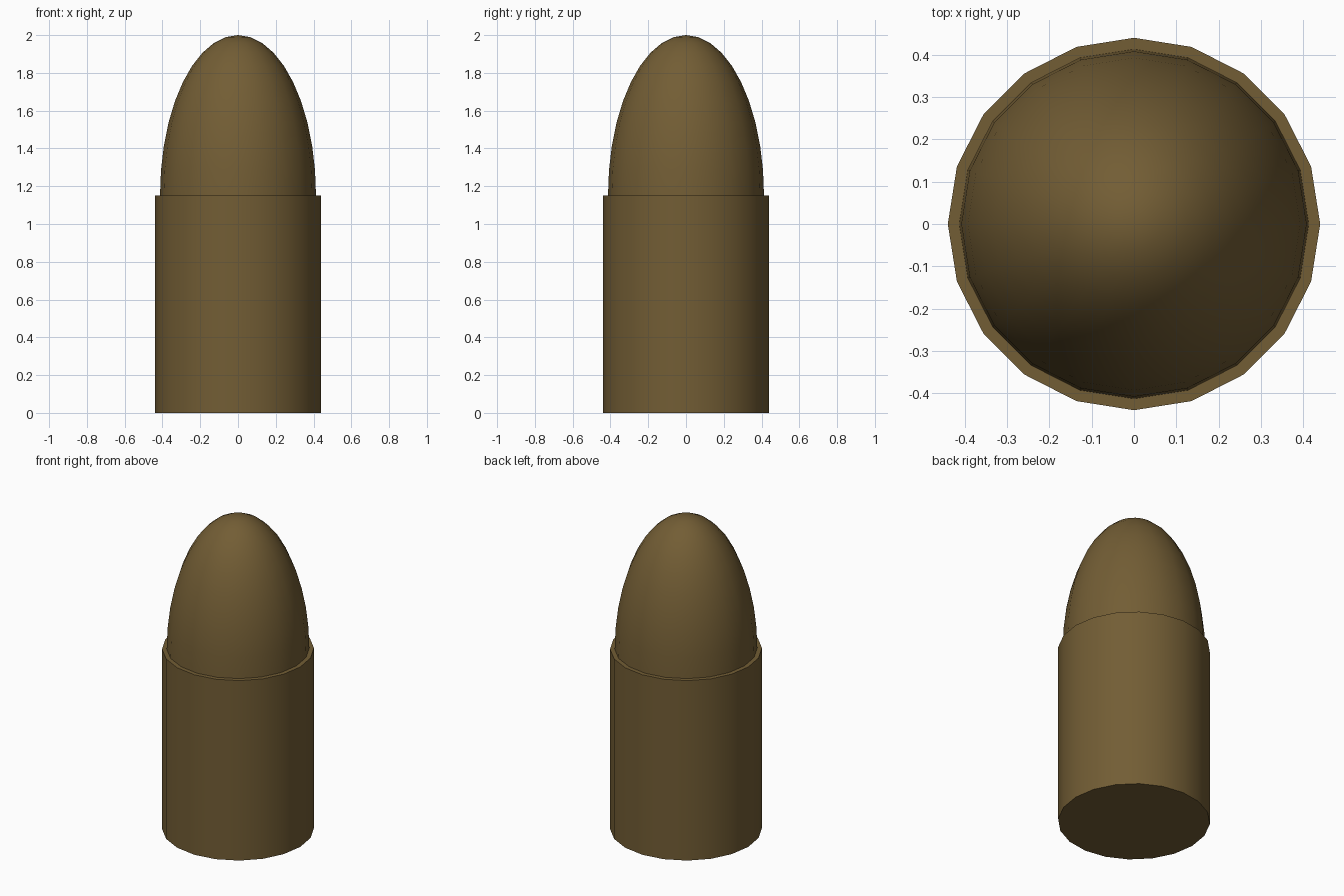
import bpy, bmesh, math

if "Cube" in bpy.data.objects:
    bpy.data.objects.remove(bpy.data.objects["Cube"])

SIDES = 20
brass = bpy.data.materials.new("dull_brass")
brass.diffuse_color = (0.17, 0.11, 0.035, 1)
brass.use_nodes = True
brass.node_tree.nodes["Principled BSDF"].inputs["Base Color"].default_value = brass.diffuse_color


def lathe(name, profile, angle):
    """Revolve (radius, z) points around z; radius 0 makes a pole, open ends are capped."""
    bm = bmesh.new()
    rings = []
    for r, z in profile:
        count = SIDES if r > 0 else 1
        rings.append([bm.verts.new((r * math.cos(math.tau * i / SIDES),
                                    r * math.sin(math.tau * i / SIDES), z))
                      for i in range(count)])
    for a, b in zip(rings, rings[1:]):
        for i in range(SIDES):
            j = (i + 1) % SIDES
            if len(b) == 1:
                bm.faces.new((a[i], a[j], b[0]))
            else:
                bm.faces.new((a[i], a[j], b[j], b[i]))
    for ring in (rings[0], rings[-1]):
        if len(ring) > 1:
            bm.faces.new(ring)
    bmesh.ops.recalc_face_normals(bm, faces=bm.faces)
    mesh = bpy.data.meshes.new(name)
    bm.to_mesh(mesh)
    bm.free()
    obj = bpy.data.objects.new(name, mesh)
    bpy.context.collection.objects.link(obj)
    mesh.materials.append(brass)
    bpy.ops.object.select_all(action='DESELECT')
    obj.select_set(True)
    bpy.context.view_layer.objects.active = obj
    bpy.ops.object.shade_smooth_by_angle(angle=math.radians(angle))
    return obj


# Straight-walled casing with a flat base and top
lathe("casing", [(0.44, 0), (0.44, 1.15)], 40)

# Domed tip: half ellipsoid rising from the casing rim
dome = [(0.413 * math.cos(math.radians(a)), 1.15 + 0.85 * math.sin(math.radians(a)))
        for a in range(0, 90, 9)] + [(0, 2.0)]
lathe("domed_tip", dome, 40)
